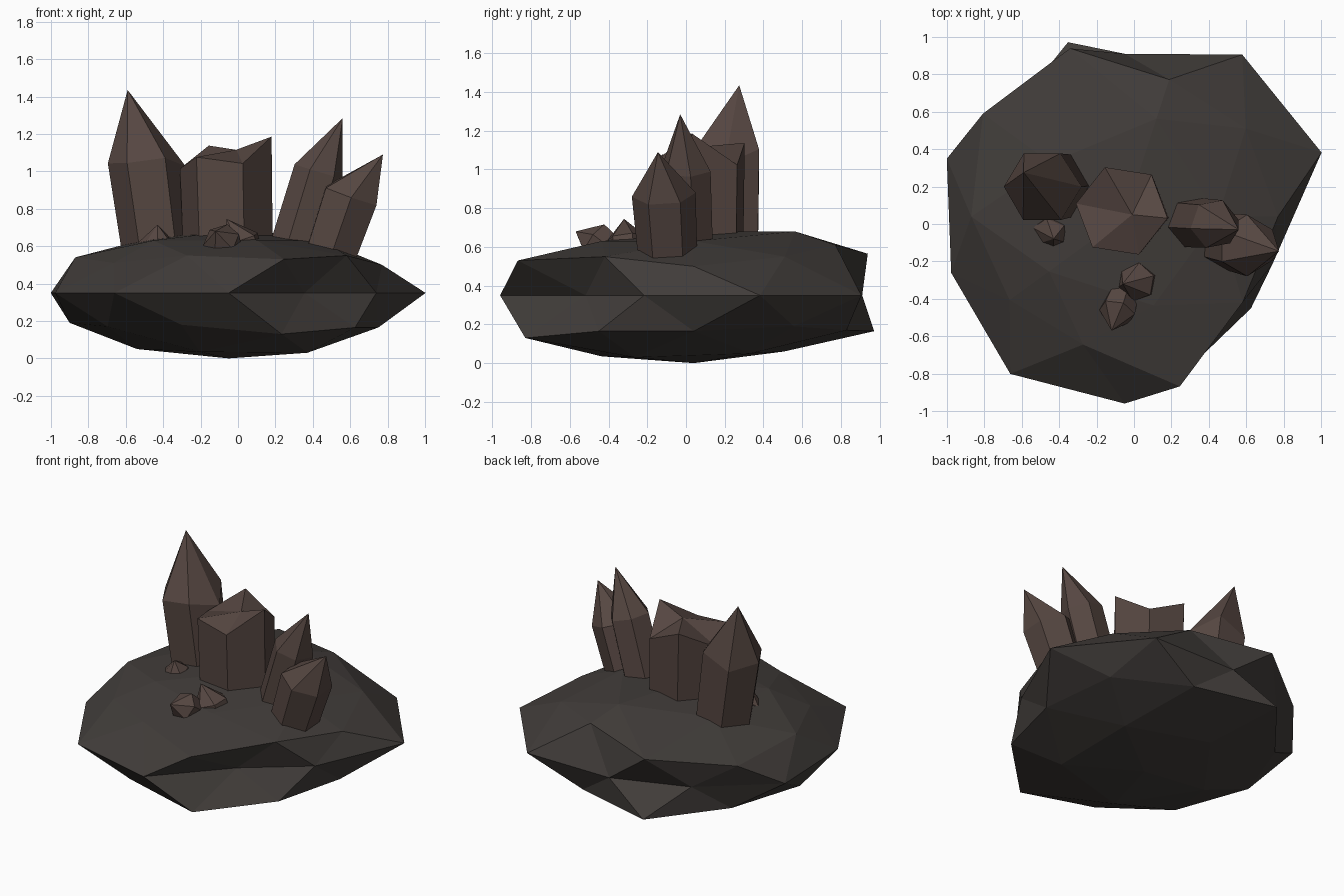
import bpy, bmesh
from math import cos, sin, radians, degrees, atan2
from mathutils import Vector

if "Cube" in bpy.data.objects:
    bpy.data.objects.remove(bpy.data.objects["Cube"])


def material(name, rgb):
    m = bpy.data.materials.new(name)
    m.diffuse_color = (*rgb, 1)
    m.use_nodes = True
    m.node_tree.nodes["Principled BSDF"].inputs["Base Color"].default_value = m.diffuse_color
    return m


ROCK = material("dark_stone", (0.053, 0.046, 0.042))
GEM = material("brown_crystal", (0.092, 0.062, 0.053))


def finish(bm, name, mat):
    bmesh.ops.recalc_face_normals(bm, faces=bm.faces[:])
    me = bpy.data.meshes.new(name)
    bm.to_mesh(me)
    bm.free()
    me.materials.append(mat)
    ob = bpy.data.objects.new(name, me)
    bpy.context.collection.objects.link(ob)
    return ob


# Rock: icosphere whose rings (nominal height, first angle, step) get own radii and heights
RINGS = [
    (0.851, 0, 72, [.5, .55, .49, .5, .5], [.63, .68, .65, .63, .63]),
    (0.526, 36, 72, [.80, .945, .82, .72, .78], [.55, .565, .54, .55, .55]),
    (0.447, 0, 72, [.82, .77, .936, .76, .955], [.50, .61, .51, .51, .53]),
    (0.0, 18, 36, [1.107, 1.07, .87, .85, 1.0, .975, 1.04, 1.0, .69, .83], [.35] * 10),
    (-0.447, 36, 72, [.88, .98, .85, .82, .835], [.19, .165, .19, .18, .165]),
    (-0.526, 0, 72, [.80, .83, .82, .80, .915], [.165, .17, .17, .17, .13]),
    (-0.851, 36, 72, [.5, .49, .49, .5, .52], [.05, .06, .05, .035, .03]),
]
CENTRE = Vector((-.05, .04, 0))
bm = bmesh.new()
bmesh.ops.create_icosphere(bm, subdivisions=2, radius=1)
for v in bm.verts:
    if abs(v.co.z) > .95:
        v.co = CENTRE + Vector((0, 0, .68 if v.co.z > 0 else 0))
        continue
    h, start, step, radii, heights = min(RINGS, key=lambda r: abs(r[0] - v.co.z))
    i = round((degrees(atan2(v.co.y, v.co.x)) - start) / step) % len(radii)
    a = radians(start + i * step)
    v.co = CENTRE + Vector((radii[i] * cos(a), radii[i] * sin(a), heights[i]))
finish(bm, "rock_base", ROCK)


# Crystal: six-sided prism along base->shoulder, closed by a point at the apex
def crystal(name, base, shoulder, apex, r_base, r_top, rot=0, lift=(0,) * 6):
    base, shoulder, apex = Vector(base), Vector(shoulder), Vector(apex)
    axis = (shoulder - base).normalized()
    u = (Vector((1, 0, 0)) - axis * axis.x).normalized()
    w = axis.cross(u)
    bm = bmesh.new()

    def ring(c, r, up):
        out = []
        for i in range(6):
            a = radians(rot + 60 * i)
            out.append(bm.verts.new(c + (u * cos(a) + w * sin(a)) * r + axis * up[i]))
        return out

    lo = ring(base, r_base, (0,) * 6)
    hi = ring(shoulder, r_top, lift)
    tip = bm.verts.new(apex)
    bm.faces.new(lo[::-1])
    for i in range(6):
        j = (i + 1) % 6
        bm.faces.new((lo[i], lo[j], hi[j], hi[i]))
        bm.faces.new((hi[i], hi[j], tip))
    finish(bm, name, GEM)


# Large crystals
crystal("centre_crystal", (-.05, .07, .45), (-.065, .07, 1.08), (-.01, .05, 1.115),
        .24, .25, -9, (.10, -.06, .06, -.06, .0, -.04))
crystal("left_crystal", (-.41, .205, .45), (-.49, .2, 1.05), (-.59, .275, 1.435),
        .19, .205, 0, (-.05, .04, -.02, .02, .01, .01))
crystal("right_crystal", (.28, .01, .5), (.43, 0, 1.0), (.56, -.03, 1.285), .14, .135, 10)
crystal("far_right_crystal", (.47, -.09, .48), (.605, -.115, .87), (.775, -.145, 1.09),
        .15, .165, 30)

# Small crystals around the foot of the cluster
crystal("small_crystal_front", (-.06, -.38, .57), (-.09, -.47, .635), (-.12, -.57, .68),
        .085, .1, 10)
crystal("small_crystal_middle", (.04, -.3, .54), (.01, -.31, .64), (-.06, -.32, .745),
        .1, .105, 20)
crystal("small_crystal_left", (-.43, -.02, .54), (-.45, -.06, .615), (-.43, -.08, .715),
        .09, .1, 40)
